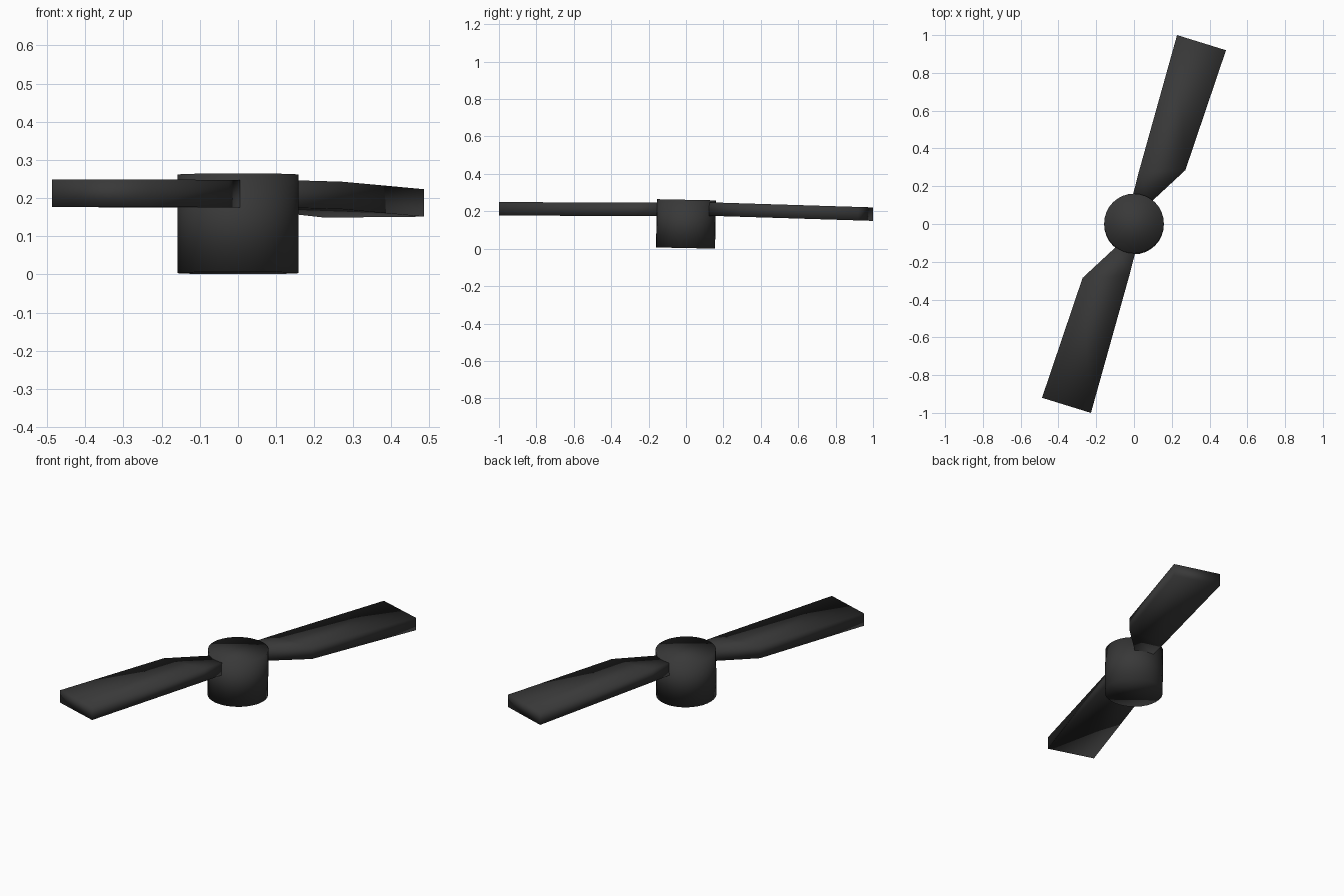
import bpy, bmesh, math

if "Cube" in bpy.data.objects:
    bpy.data.objects.remove(bpy.data.objects["Cube"])

black = bpy.data.materials.new("dark_grey_plastic")
black.diffuse_color = (0.04, 0.04, 0.04, 1)
black.use_nodes = True
black.node_tree.nodes["Principled BSDF"].inputs["Base Color"].default_value = black.diffuse_color


def add_object(name, bm):
    bmesh.ops.recalc_face_normals(bm, faces=bm.faces)
    mesh = bpy.data.meshes.new(name)
    bm.to_mesh(mesh)
    bm.free()
    mesh.materials.append(black)
    mesh.polygons.foreach_set("use_smooth", [True] * len(mesh.polygons))
    obj = bpy.data.objects.new(name, mesh)
    bpy.context.collection.objects.link(obj)
    return obj


# Hub: solid drum, tipped very slightly backwards
bm = bmesh.new()
bmesh.ops.create_cone(bm, cap_ends=True, segments=32,
                      radius1=0.158, radius2=0.158, depth=0.258)
hub = add_object("hub", bm)
hub.location.z = 0.1325
hub.rotation_euler.x = -0.02

# Blade stations from root to tip: (straight edge xy, angled edge xy)
STATIONS = [((-0.006, 0.153), (0.092, 0.118)),
            ((0.024, 0.27), (0.272, 0.285)),
            ((0.228, 1.0), (0.487, 0.92))]
THICKNESS = 0.072


def blade(name, side, root_bottom, slope):
    bm = bmesh.new()
    rings = []
    for a, b in STATIONS:
        ring = []
        for (x, y), up in ((a, 0), (b, 0), (b, 1), (a, 1)):
            z = root_bottom + slope * (y - 0.12) + up * THICKNESS
            ring.append(bm.verts.new((side * x, side * y, z)))
        rings.append(ring)
    for r0, r1 in zip(rings, rings[1:]):
        for i in range(4):
            j = (i + 1) % 4
            bm.faces.new((r0[i], r0[j], r1[j], r1[i]))
    bm.faces.new(rings[0])
    bm.faces.new(rings[-1])
    return add_object(name, bm)


# Blades: front one level, back one drooping a little to its tip
blade("front_blade", -1, 0.175, 0.002)
blade("back_blade", 1, 0.176, -0.031)
